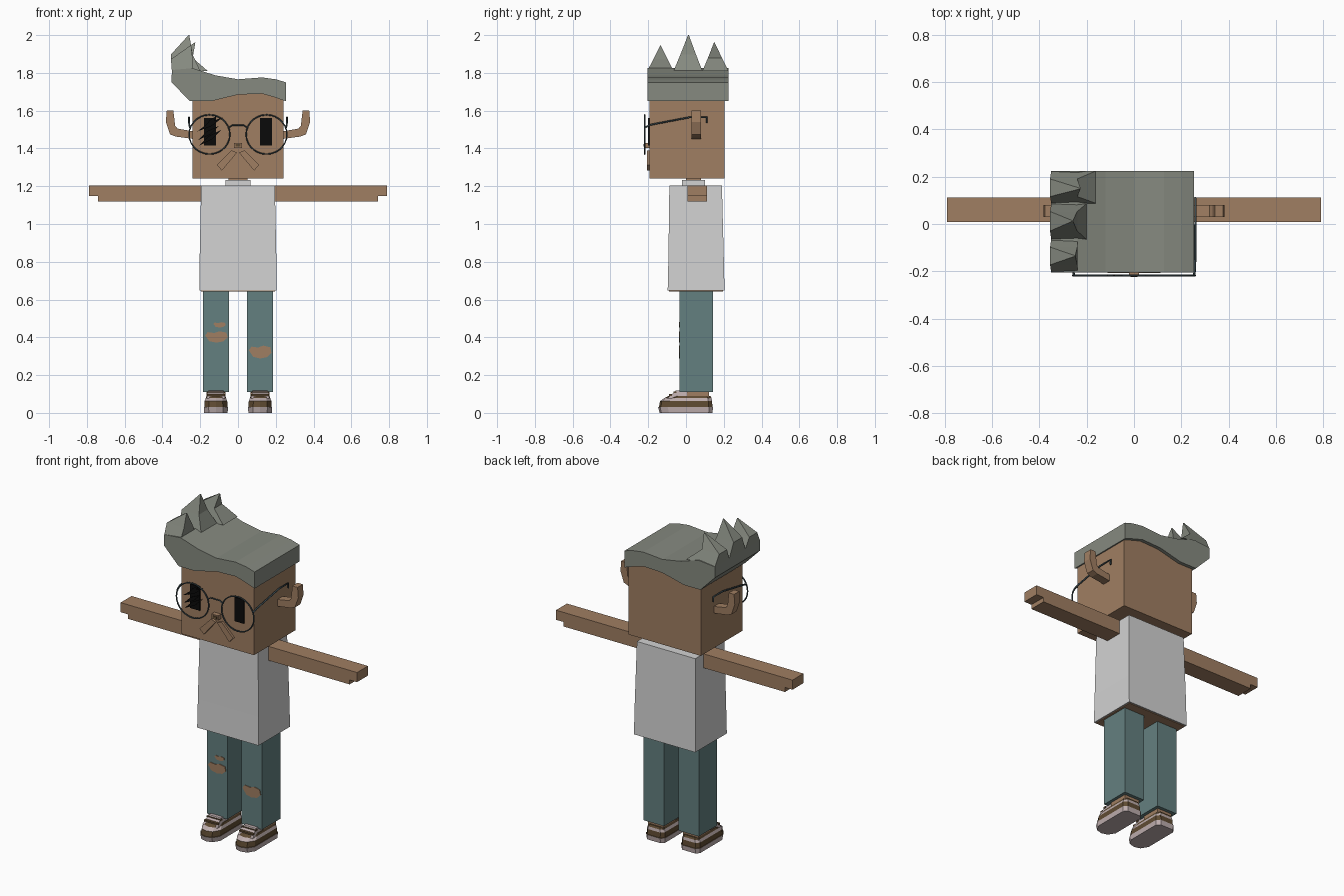
import bpy
import math
from mathutils import Vector

cube = bpy.data.objects.get("Cube")
if cube:
    bpy.data.objects.remove(cube, do_unlink=True)


def material(name, r, g, b):
    m = bpy.data.materials.new(name)
    m.use_nodes = True
    m.diffuse_color = (r, g, b, 1)
    bsdf = m.node_tree.nodes["Principled BSDF"]
    bsdf.inputs["Base Color"].default_value = (r, g, b, 1)
    bsdf.inputs["Roughness"].default_value = 0.8
    return m


SKIN = material("skin", .35, .21, .122)
HAIR = material("grey hair", .238, .254, .216)
SHIRT = material("white shirt", .645, .645, .645)
DENIM = material("blue denim", .127, .216, .216)
METAL = material("dark metal", .045, .07, .08)
BLACK = material("black", .003, .003, .003)
BROWN = material("shoe brown", .114, .07, .032)
PALE = material("shoe pale", .51, .42, .42)


def mesh(name, verts, faces, *mats):
    me = bpy.data.meshes.new(name)
    me.from_pydata(verts, [], faces)
    for m in mats:
        me.materials.append(m)
    ob = bpy.data.objects.new(name, me)
    bpy.context.collection.objects.link(ob)
    return ob


def loft(name, rings, *mats):
    """Closed skin through rings of equal length; one material per band if several."""
    n = len(rings[0])
    faces = [list(range(n))[::-1]]
    for k in range(len(rings) - 1):
        for i in range(n):
            j = (i + 1) % n
            faces.append([k * n + i, k * n + j, (k + 1) * n + j, (k + 1) * n + i])
    faces.append([(len(rings) - 1) * n + i for i in range(n)])
    ob = mesh(name, [v for r in rings for v in r], faces, *mats)
    for p in ob.data.polygons:
        band = max(0, min((p.index - 1) // n, len(rings) - 2))
        p.material_index = min(band, len(mats) - 1)
    return ob


def rect(x0, x1, y0, y1, z):
    return [(x0, y0, z), (x1, y0, z), (x1, y1, z), (x0, y1, z)]


def box(name, x0, x1, y0, y1, z0, z1, mat):
    x0, x1 = min(x0, x1), max(x0, x1)
    return loft(name, [rect(x0, x1, y0, y1, z0), rect(x0, x1, y0, y1, z1)], mat)


def extrude_y(name, profile, y0, y1, mat):
    """Extrude an (x, z) profile along y, whichever way it winds."""
    area = sum(a[0] * b[1] - b[0] * a[1]
               for a, b in zip(profile, profile[1:] + profile[:1]))
    pts = profile if area < 0 else profile[::-1]
    return loft(name, [[(x, y, z) for x, z in pts] for y in (y0, y1)], mat)


def tube(name, pts, radius, mat, cyclic=False):
    cu = bpy.data.curves.new(name, "CURVE")
    cu.dimensions = "3D"
    cu.bevel_depth = radius
    cu.bevel_resolution = 1
    cu.use_fill_caps = True
    sp = cu.splines.new("POLY")
    sp.points.add(len(pts) - 1)
    for p, co in zip(sp.points, pts):
        p.co = (*co, 1)
    sp.use_cyclic_u = cyclic
    tmp = bpy.data.objects.new(name + "_path", cu)
    bpy.context.collection.objects.link(tmp)
    dg = bpy.context.evaluated_depsgraph_get()
    me = bpy.data.meshes.new_from_object(tmp.evaluated_get(dg))
    bpy.data.objects.remove(tmp, do_unlink=True)
    me.materials.clear()
    me.materials.append(mat)
    ob = bpy.data.objects.new(name, me)
    bpy.context.collection.objects.link(ob)


# Head, collar and shirt
box("head", -.242, .242, -.193, .204, 1.24, 1.71, SKIN)
box("collar", -.067, .067, -.02, .1, 1.2, 1.233, SHIRT)
box("neck", -.05, .05, 0, .08, 1.2, 1.25, SKIN)
shirt = loft("shirt", [rect(-.205, .205, -.097, .204, .647),
                       rect(-.203, .203, -.093, .2, .82),
                       rect(-.195, .195, -.088, .19, 1.205)], SHIRT)
shirt.data.materials.append(SKIN)
box("hips", -.197, .197, -.09, .196, .643, .66, SKIN)

# Hair: swept profile with three bent spikes on the right side
hair = [(.254, 1.65), (.254, 1.75), (.2, 1.766), (.127, 1.776), (0, 1.766), (-.12, 1.787),
        (-.24, 1.825), (-.35, 1.815), (-.352, 1.75), (-.254, 1.65), (-.143, 1.65),
        (-.07, 1.668), (0, 1.685), (.127, 1.69), (.19, 1.672)]
extrude_y("hair", hair, -.205, .225, HAIR)
for name, y0, y1, tip, back in [("front", -.205, -.066, (-.25, -.135, 1.945), -.24),
                                ("middle", -.066, .087, (-.26, .013, 2), -.2),
                                ("back", .087, .225, (-.228, .15, 1.96), -.16)]:
    top = Vector(tip)
    base = rect(-.35, back, y0, y1, 1.81)
    mid = [Vector(v).lerp(top, .46) for v in base]
    for v, x in zip(mid, (-.355, -.24, -.24, -.355)):
        v.x = x
    peak = [top + Vector((dx, dy, 0)) for dx, dy in
            ((-.002, -.002), (.002, -.002), (.002, .002), (-.002, .002))]
    loft(name + "_spike", [base, mid, peak], HAIR)

# Paired parts
for side, s in (("left", 1), ("right", -1)):
    ear = [(.235, 1.45), (.33, 1.463), (.36, 1.475), (.382, 1.54), (.377, 1.6),
           (.342, 1.6), (.333, 1.52), (.32, 1.505), (.235, 1.49)]
    extrude_y(side + "_ear", [(s * x, z) for x, z in ear], .03, .08, SKIN)

    arm = [(.197, 1.12), (.74, 1.12), (.74, 1.147), (.79, 1.147), (.79, 1.205), (.197, 1.205)]
    extrude_y(side + "_arm", [(s * x, z) for x, z in arm], .008, .112, SKIN)

    box(side + "_trouser_leg", s * .048, s * .185, -.034, .142, .11, .66, DENIM)
    box(side + "_ankle", s * .067, s * .167, .005, .122, .06, .115, SKIN)

    # Shoe: banded loft with a rounded toe, plus tongue and laces
    c = s * .117

    def sole(w, toe, heel, z):
        return [(c - w, heel - .02, z), (c - w, toe + .05, z), (c - w * .6, toe + .01, z),
                (c, toe, z), (c + w * .6, toe + .01, z), (c + w, toe + .05, z),
                (c + w, heel - .02, z), (c + w * .7, heel, z), (c - w * .7, heel, z)]

    loft(side + "_shoe", [sole(.062, -.14, .14, 0), sole(.064, -.147, .143, .03),
                          sole(.061, -.143, .14, .031), sole(.06, -.138, .138, .062),
                          sole(.054, -.115, .135, .078), sole(.05, -.09, .13, .09)],
         PALE, BROWN, BROWN, PALE, BROWN)
    loft(side + "_tongue", [rect(c - .05, c + .05, -.1, .01, .075),
                            rect(c - .04, c + .04, -.055, .005, .118)], PALE)
    for i in range(2):
        y = -.083 + i * .026
        z = .094 + i * .014
        box(f"{side}_lace_{i + 1}", c - .047, c + .047, y - .008, y + .008,
            z - .004, z + .005, BROWN)

    # Eye, moustache half and glasses
    box(side + "_eye", s * .116, s * .18, -.2, -.192, 1.415, 1.56, BLACK)
    whisker = [(.035, 1.39), (.005, 1.378), (.085, 1.283), (.112, 1.312)]
    extrude_y(side + "_moustache", [(s * x, z) for x, z in whisker], -.207, -.19, SKIN)
    ring = [(s * .151 + .108 * math.cos(a * math.tau / 28), -.218,
             1.474 + .104 * math.sin(a * math.tau / 28)) for a in range(28)]
    tube(side + "_rim", ring, .004, METAL, True)
    tube(side + "_temple", [(s * .254, -.218, 1.51), (s * .258, -.19, 1.525),
                            (s * .26, .02, 1.565), (s * .26, .11, 1.565),
                            (s * .26, .11, 1.535)], .005, METAL)

# Bridge and nose
tube("bridge", [(-.05, -.218, 1.51), (-.03, -.218, 1.523), (.03, -.218, 1.523),
                (.05, -.218, 1.51)], .004, METAL)
box("nose", -.022, .022, -.222, -.19, 1.402, 1.43, SKIN)
box("nose_tip", -.014, .014, -.225, -.22, 1.409, 1.423, BROWN)

# Cracks in the right lens
for i, (x0, z0, x1, z1) in enumerate([(-.215, 1.49, -.08, 1.565), (-.21, 1.445, -.1, 1.52),
                                      (-.205, 1.415, -.085, 1.5), (-.18, 1.5, -.11, 1.575)]):
    mx, mz = (x0 + x1) / 2, (z0 + z1) / 2
    extrude_y(f"crack_{i + 1}", [(x0, z0), (mx - .008, mz + .009), (x1, z1),
                                 (mx + .008, mz - .009)], -.219, -.214, BLACK)

# Torn patches on the trousers
for name, x, z, w, h in [("right_knee_tear", -.115, .402, .06, .03),
                         ("right_small_tear", -.098, .466, .033, .014),
                         ("left_knee_tear", .117, .322, .06, .034)]:
    outline = [(-1, .3), (-.75, .85), (-.2, .7), (.3, 1), (.9, .75), (1, -.1),
               (.6, -.8), (0, -1), (-.6, -.75)]
    extrude_y(name, [(x + w * u, z + h * v) for u, v in outline], -.038, -.03, SKIN)
